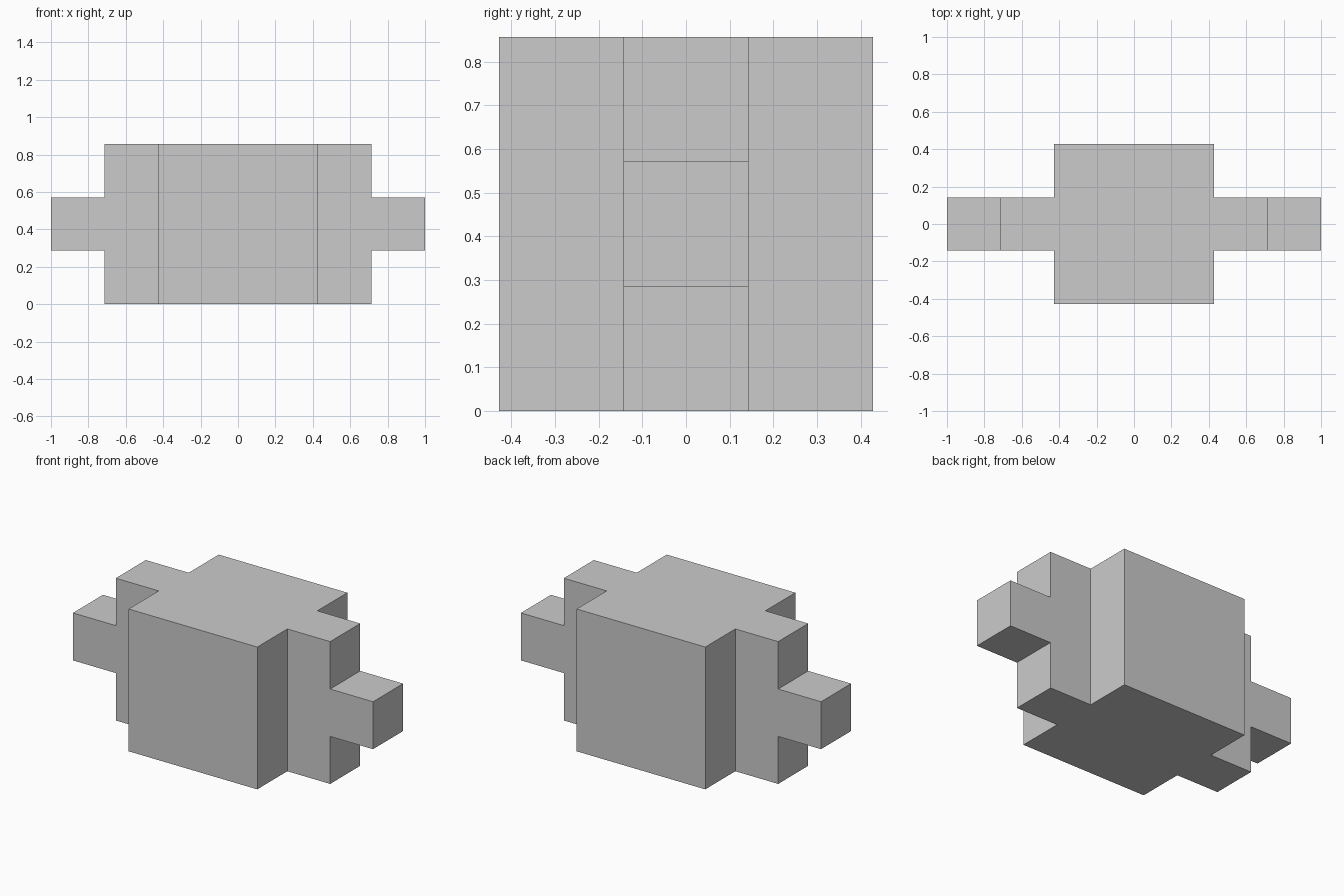
import bpy, bmesh
from mathutils import Vector

if "Cube" in bpy.data.objects:
    bpy.data.objects.remove(bpy.data.objects["Cube"])

U = 2 / 7  # the whole model sits on a seven-unit grid

bm = bmesh.new()

# Block with side ribs: plan outline, raised to full height
quarter = [(2.5, 0.5), (1.5, 0.5), (1.5, 1.5)]
outline = (quarter
           + [(-x, y) for x, y in reversed(quarter)]
           + [(-x, -y) for x, y in quarter]
           + [(x, -y) for x, y in reversed(quarter)])
base = bm.faces.new([bm.verts.new((x * U, y * U, 0)) for x, y in outline])
raised = bmesh.ops.extrude_face_region(bm, geom=[base], use_keep_orig=True)
bmesh.ops.translate(bm, vec=(0, 0, 3 * U),
                    verts=[g for g in raised["geom"] if isinstance(g, bmesh.types.BMVert)])
bmesh.ops.recalc_face_normals(bm, faces=bm.faces[:])


def rib_ends():
    bm.normal_update()
    return [f for f in bm.faces
            if abs(f.normal.x) > 0.9 and abs(f.calc_center_median().x) > 2 * U]


# Cut the rib ends into thirds
for level in (1, 2):
    ends = rib_ends()
    geom = set(ends)
    for f in ends:
        geom.update(f.edges, f.verts)
    bmesh.ops.bisect_plane(bm, geom=list(geom), plane_co=(0, 0, level * U), plane_no=(0, 0, 1))

# Pegs: pull the middle third outwards on each side
middles = [f for f in rib_ends() if abs(f.calc_center_median().z - 1.5 * U) < 0.1 * U]
for f in bmesh.ops.extrude_discrete_faces(bm, faces=middles)["faces"]:
    side = 1 if f.calc_center_median().x > 0 else -1
    bmesh.ops.translate(bm, vec=Vector((side * U, 0, 0)), verts=f.verts[:])

# Merge coplanar faces and finish
bmesh.ops.dissolve_limit(bm, angle_limit=0.01, verts=bm.verts[:], edges=bm.edges[:])
bmesh.ops.recalc_face_normals(bm, faces=bm.faces[:])
mesh = bpy.data.meshes.new("stepped_block")
bm.to_mesh(mesh)
bm.free()
bpy.context.collection.objects.link(bpy.data.objects.new("stepped_block", mesh))
